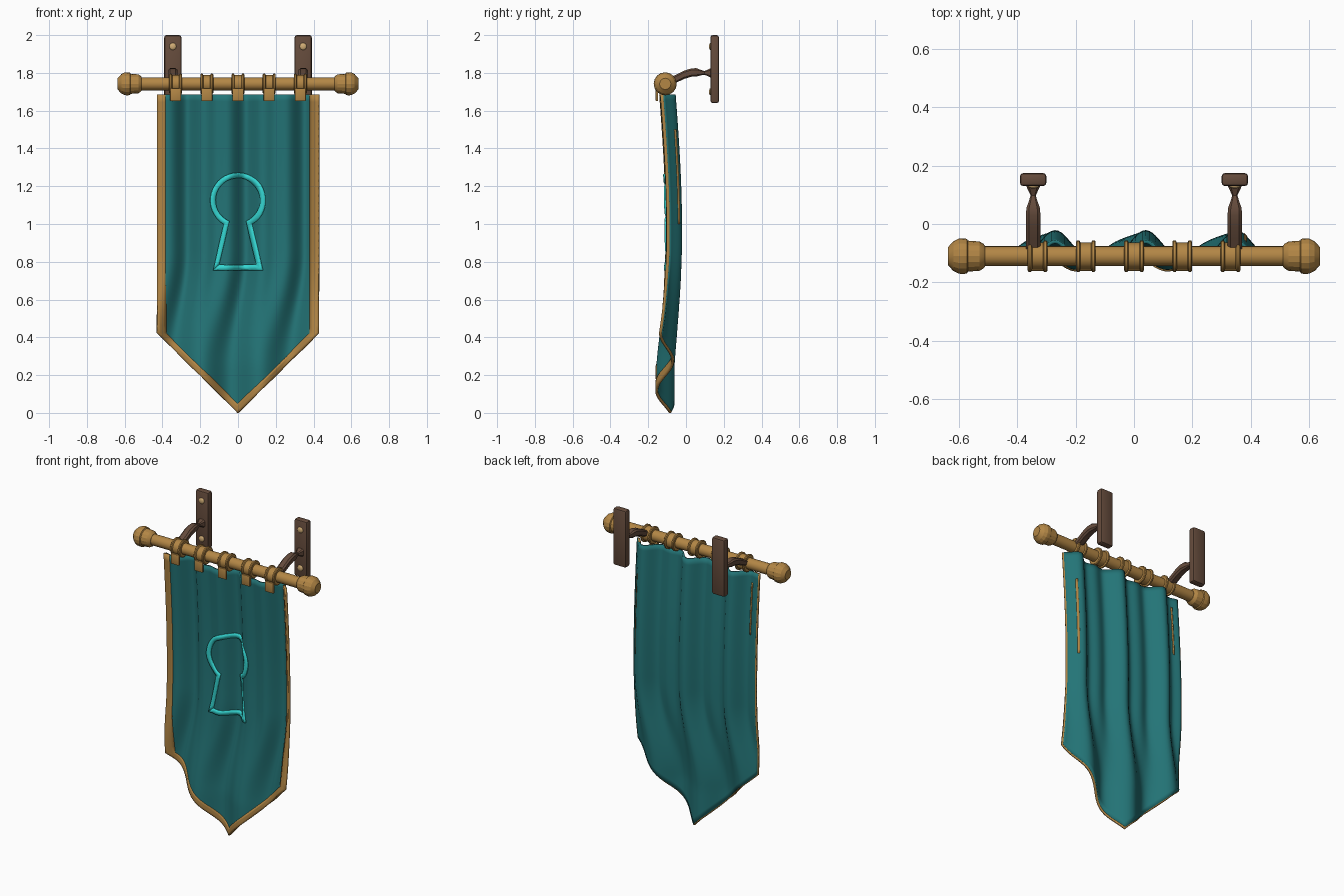
import bpy, bmesh, math
from mathutils import Vector

if "Cube" in bpy.data.objects:
    bpy.data.objects.remove(bpy.data.objects["Cube"], do_unlink=True)


def material(name, rgb):
    m = bpy.data.materials.new(name)
    m.use_nodes = True
    m.diffuse_color = (*rgb, 1)
    bsdf = m.node_tree.nodes["Principled BSDF"]
    bsdf.inputs["Base Color"].default_value = (*rgb, 1)
    bsdf.inputs["Roughness"].default_value = 0.7
    return m


TEAL = material("teal cloth", (0.017, 0.175, 0.183))
CYAN = material("bright cyan", (0.035, 0.68, 0.65))
GOLD = material("gold", (0.45, 0.24, 0.06))
BRASS = material("pale brass", (0.64, 0.42, 0.18))
WOOD = material("dark brown", (0.13, 0.071, 0.045))


def finish(name, bm, mat, angle=35):
    bmesh.ops.recalc_face_normals(bm, faces=bm.faces)
    me = bpy.data.meshes.new(name)
    bm.to_mesh(me)
    bm.free()
    me.materials.append(mat)
    ob = bpy.data.objects.new(name, me)
    bpy.context.collection.objects.link(ob)
    bpy.ops.object.select_all(action="DESELECT")
    ob.select_set(True)
    bpy.context.view_layer.objects.active = ob
    bpy.ops.object.shade_smooth_by_angle(angle=math.radians(angle))
    return ob


def skin(name, rows, mat, closed=False, caps=False, angle=35):
    """Join equal rows of points with quads; closed wraps each row."""
    bm = bmesh.new()
    vs = [[bm.verts.new(p) for p in row] for row in rows]
    n = len(rows[0])
    for a, b in zip(vs, vs[1:]):
        for j in range(n if closed else n - 1):
            k = (j + 1) % n
            bm.faces.new((a[j], a[k], b[k], b[j]))
    if caps:
        bm.faces.new(vs[0])
        bm.faces.new(vs[-1])
    return finish(name, bm, mat, angle)


def box(name, centre, size, mat, bevel):
    bm = bmesh.new()
    bmesh.ops.create_cube(bm, size=1)
    for v in bm.verts:
        v.co = Vector(centre) + v.co * Vector(size)
    bmesh.ops.bevel(bm, geom=bm.edges[:], offset=bevel, segments=2,
                    profile=0.5, affect="EDGES")
    return finish(name, bm, mat)


def lathe_x(name, profile, mat, sides=20, angle=30):
    """Turn (x, radius) points around the rod axis."""
    rows = []
    for x, r in profile:
        turn = [2 * math.pi * i / sides for i in range(sides)]
        rows.append([(x, ROD_Y + r * math.cos(t), ROD_Z + r * math.sin(t)) for t in turn])
    return skin(name, rows, mat, closed=True, caps=True, angle=angle)


def solidify(ob, thickness):
    mod = ob.modifiers.new("thickness", "SOLIDIFY")
    mod.thickness = thickness
    mod.offset = 0


ROD_Y, ROD_Z = -0.11, 1.742
TOP = 1.686


# Drape of the cloth: double folds above, broad leaning folds near the hem
def fold(x, z, lift=0.0):
    t = min(max((z - 0.25) / 1.44, 0), 1)
    w = min(max((z - 0.25) / 0.6, 0), 1)
    w = w * w * (3 - 2 * w)
    base = -0.109 + 0.034 * math.sin(math.pi * t)
    turn = 2 * math.pi * (x - 0.04 + 0.08 * (1 - w)) / 0.31
    wave = (0.042 - 0.012 * w) * math.cos(turn) + 0.018 * w * math.cos(2 * turn)
    return base + wave - lift


def on_cloth(x, z, lift=0.0):
    return (x, fold(x, z, lift), z)


# Banner cloth
COLS, ROWS = 84, 44
grid = []
for i in range(COLS + 1):
    x = -0.422 + 0.844 * i / COLS
    low = 0.010 + 0.98 * abs(x)
    grid.append([on_cloth(x, TOP + (low - TOP) * j / ROWS) for j in range(ROWS + 1)])
solidify(skin("banner_cloth", grid, TEAL, angle=60), 0.012)


def ribbon(name, outer, inner, steps, mat, lift, thickness, across=3):
    """Strip between two matching paths, laid on the cloth."""
    rows = []
    for s in range(len(outer) - 1):
        for i in range(steps + (s == len(outer) - 2)):
            f = i / steps
            o = Vector(outer[s]).lerp(Vector(outer[s + 1]), f)
            n = Vector(inner[s]).lerp(Vector(inner[s + 1]), f)
            pts = [o.lerp(n, k / across) for k in range(across + 1)]
            rows.append([on_cloth(p.x, p.y, lift) for p in pts])
    solidify(skin(name, rows, mat, angle=60), thickness)


# Gold border along both sides and the pointed hem
outer = [(-0.428, TOP), (-0.428, 0.423), (0, 0.0), (0.428, 0.423), (0.428, TOP)]
inner = [(-0.383, TOP), (-0.383, 0.423), (0, 0.047), (0.383, 0.423), (0.383, TOP)]
ribbon("gold_border", outer, inner, 32, GOLD, 0.005, 0.013)

# Narrow seams of the border showing on the back
for label, x, high, low in (("left", 0.38, 1.5, 1.0), ("right", -0.38, 1.62, 1.3)):
    ribbon(label + "_back_seam", [(x - 0.005, high), (x - 0.005, low)],
           [(x + 0.005, high), (x + 0.005, low)], 16, GOLD, -0.006, 0.006, 1)


# Keyhole emblem outline
def keyhole(radius, gap, foot_x, foot_z):
    a = math.asin(gap / radius)
    pts = [(-foot_x, foot_z)]
    for i in range(33):
        t = -math.pi / 2 - a - (2 * math.pi - 2 * a) * i / 32
        pts.append((radius * math.cos(t), 1.125 + radius * math.sin(t)))
    return pts + [(foot_x, foot_z), (-foot_x, foot_z)]


ribbon("keyhole_emblem", keyhole(0.147, 0.075, 0.132, 0.755),
       keyhole(0.119, 0.045, 0.100, 0.784), 10, CYAN, 0.009, 0.012, 2)

# Rod and its two finials
lathe_x("rod", [(-0.53, 0.034), (0.53, 0.034)], GOLD)
for side, label in ((1, "left"), (-1, "right")):
    prof = [(0.510, 0.036), (0.515, 0.042), (0.528, 0.050), (0.568, 0.053),
            (0.572, 0.059), (0.582, 0.061), (0.600, 0.060), (0.618, 0.051),
            (0.630, 0.038), (0.637, 0.030)]
    lathe_x(label + "_finial", [(side * x, r) for x, r in prof], GOLD, 16, 20)

# Hanging loops: band with raised rims and a front tab
for i in range(5):
    c = -0.33 + 0.165 * i
    band = [(-0.034, 0.036), (-0.034, 0.049), (-0.030, 0.054), (-0.022, 0.054),
            (-0.018, 0.046)]
    band += [(-x, r) for x, r in reversed(band)]
    lathe_x(f"loop_{i + 1}", [(c + x, r) for x, r in band], GOLD)
    box(f"loop_tab_{i + 1}", (c, -0.154, 1.684), (0.058, 0.013, 0.066), GOLD, 0.003)

# Wall brackets: plate, screws and twisted arm
for side, label in ((1, "left"), (-1, "right")):
    x = side * 0.345
    box(label + "_wall_plate", (x, 0.152, 1.82), (0.091, 0.045, 0.36), WOOD, 0.012)
    for z, spot in ((1.94, "upper"), (1.70, "lower")):
        bm = bmesh.new()
        bmesh.ops.create_uvsphere(bm, u_segments=12, v_segments=8, radius=0.019)
        for v in bm.verts:
            v.co = Vector((x, 0.130, z)) + v.co * Vector((1, 0.45, 1))
        finish(f"{label}_{spot}_screw", bm, BRASS)
    # Stations along the arm: y, z, half width, half height
    stations = [(-0.085, 1.755, 0.025, 0.019), (-0.05, 1.770, 0.025, 0.021),
                (-0.01, 1.790, 0.025, 0.022), (0.03, 1.802, 0.025, 0.022),
                (0.055, 1.803, 0.023, 0.022), (0.08, 1.801, 0.014, 0.014),
                (0.098, 1.800, 0.009, 0.010), (0.115, 1.800, 0.017, 0.017),
                (0.135, 1.800, 0.026, 0.028)]
    corner = [(-1, -0.6), (-0.6, -1), (0.6, -1), (1, -0.6),
              (1, 0.6), (0.6, 1), (-0.6, 1), (-1, 0.6)]
    rows = [[(x + w * a, y, z + h * b) for a, b in corner] for y, z, w, h in stations]
    skin(label + "_arm", rows, WOOD, closed=True, caps=True)
